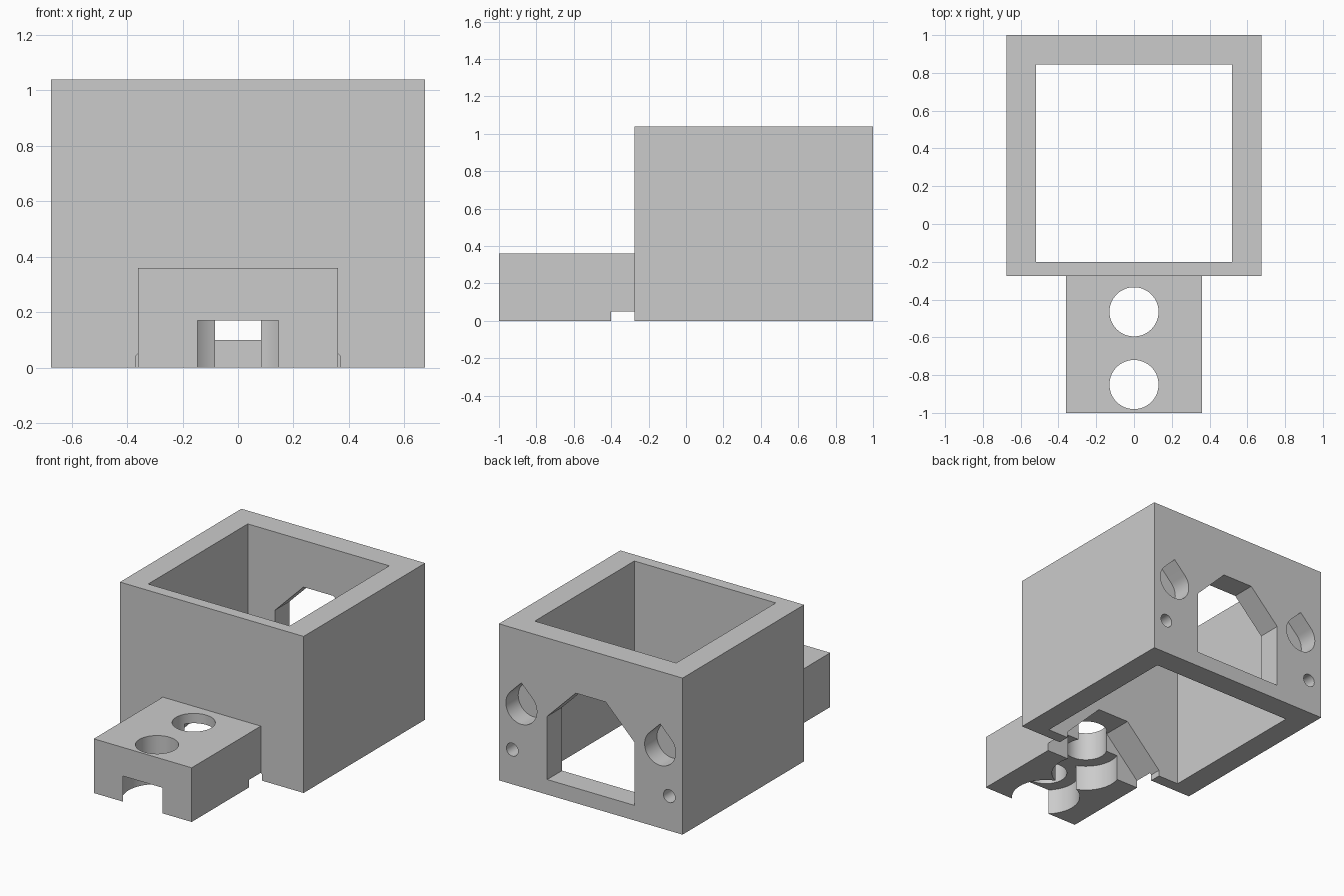
import bpy
import bmesh
from math import cos, sin, radians, sqrt
from mathutils import Vector

cube = bpy.data.objects.get("Cube")
if cube:
    bpy.data.objects.remove(cube, do_unlink=True)

grey = bpy.data.materials.new("plain_grey")
grey.use_nodes = True
colour = (0.6, 0.6, 0.6, 1)
grey.diffuse_color = colour
grey.node_tree.nodes["Principled BSDF"].inputs["Base Color"].default_value = colour


def prism(name, outline, axis, low, high):
    """Extrude a flat outline along y (outline in x, z) or z (outline in x, y)."""
    def place(a, b, t):
        return (a, t, b) if axis == "y" else (a, b, t)
    bm = bmesh.new()
    base = bm.faces.new([bm.verts.new(place(a, b, low)) for a, b in outline])
    grown = bmesh.ops.extrude_face_region(bm, geom=[base])["geom"]
    verts = [v for v in grown if isinstance(v, bmesh.types.BMVert)]
    bmesh.ops.translate(bm, verts=verts, vec=Vector(place(0, 0, high - low)))
    bmesh.ops.recalc_face_normals(bm, faces=bm.faces)
    mesh = bpy.data.meshes.new(name)
    bm.to_mesh(mesh)
    bm.free()
    mesh.materials.append(grey)
    obj = bpy.data.objects.new(name, mesh)
    bpy.context.collection.objects.link(obj)
    return obj


def rect(x, low, high):
    return [(-x, low), (x, low), (x, high), (-x, high)]


def circle(x, y, r, n=64):
    return [(x + r * cos(radians(360 * i / n)), y + r * sin(radians(360 * i / n)))
            for i in range(n)]


def teardrop(x, z, r, n=48):
    arc = [radians(135 + 270 * i / n) for i in range(n + 1)]
    return [(x + r * cos(a), z + r * sin(a)) for a in arc] + [(x, z + r * sqrt(2))]


def combine(target, tool, operation="DIFFERENCE"):
    tool.hide_render = True
    mod = target.modifiers.new(tool.name, "BOOLEAN")
    mod.operation = operation
    mod.solver = "EXACT"
    mod.object = tool
    bpy.context.view_layer.objects.active = target
    bpy.ops.object.modifier_apply(modifier=mod.name)
    bpy.data.objects.remove(tool, do_unlink=True)


# Open square housing with a mounting block on its front
housing = prism("housing", rect(0.675, -0.275, 1), "z", 0, 1.04)
combine(housing, prism("mounting_block", rect(0.36, -1, -0.24), "z", 0, 0.36), "UNION")
combine(housing, prism("cavity", rect(0.52, -0.2, 0.845), "z", -0.2, 1.2))

# Sloped passage from the block into the cavity
passage = [(-0.37, -0.1), (0.37, -0.1), (0.37, 0.04), (0.115, 0.295),
           (-0.115, 0.295), (-0.37, 0.04)]
combine(housing, prism("passage", passage, "y", -0.4, -0.1))

# Two vertical holes, each with a wider bore from below
for y in (-0.85, -0.465):
    combine(housing, prism("bore", circle(0, y, 0.21), "z", -0.1, 0.17))
    combine(housing, prism("hole", circle(0, y, 0.13), "z", -0.2, 0.5))

# Window with clipped upper corners in the back wall
window = [(-0.32, 0.1), (0.32, 0.1), (0.32, 0.52), (0.11, 0.73),
          (-0.11, 0.73), (-0.32, 0.52)]
combine(housing, prism("window", window, "y", 0.7, 1.2))

# Blind teardrop sockets and small screw holes on both sides of the window
for side in (-1, 1):
    combine(housing, prism("socket", teardrop(side * 0.51, 0.53, 0.114), "y", 0.87, 1.2))
    combine(housing, prism("screw_hole", circle(side * 0.577, 0.23, 0.043, 32),
                           "y", 0.86, 1.2))

bpy.ops.object.select_all(action="DESELECT")
housing.select_set(True)
bpy.context.view_layer.objects.active = housing
bpy.ops.object.shade_smooth_by_angle(angle=radians(30))
